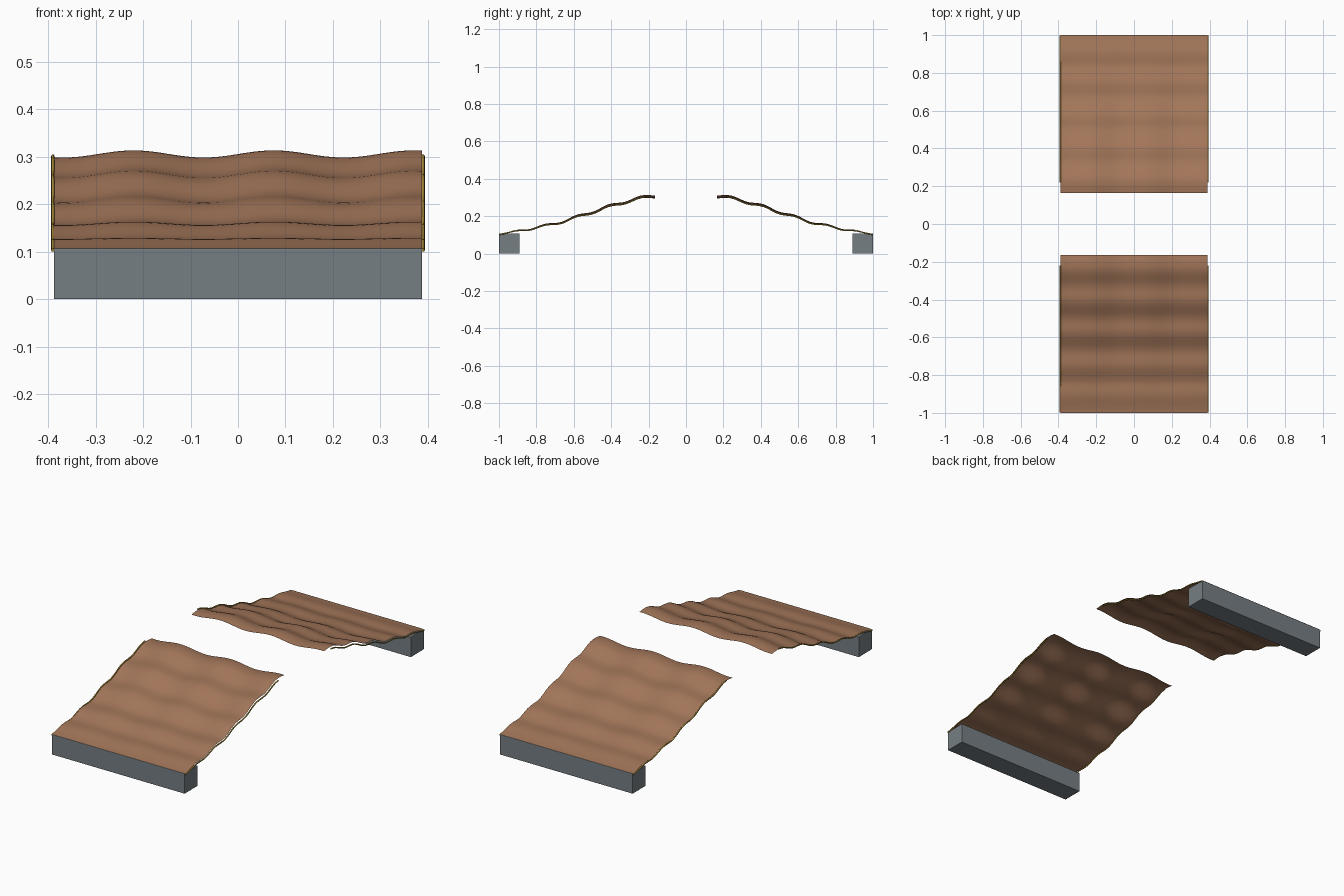
import bpy, bmesh, math

if "Cube" in bpy.data.objects:
    bpy.data.objects.remove(bpy.data.objects["Cube"])

W = 0.388          # half width
INNER = -0.165     # inner edge of each ramp sheet
# mean height profile of the ramp along y
PROFILE = [(-1.0, 0.107), (-0.88, 0.128), (-0.71, 0.160), (-0.54, 0.210),
           (-0.37, 0.264), (-0.20, 0.306), (-0.16, 0.308)]


def material(name, rgb):
    m = bpy.data.materials.new(name)
    m.diffuse_color = (*rgb, 1)
    m.use_nodes = True
    m.node_tree.nodes["Principled BSDF"].inputs["Base Color"].default_value = m.diffuse_color
    return m


BROWN = material("brown_sheet", (0.36, 0.18, 0.10))
STEEL = material("slate_grey", (0.18, 0.21, 0.23))
GOLD = material("gold_trim", (0.40, 0.26, 0.04))


def slope_height(y):
    """Piecewise cosine-free Hermite through the profile plus the stepped ripple."""
    P = PROFILE
    i = max(k for k in range(len(P) - 1) if P[k][0] <= y + 1e-9)

    def tangent(k):
        a, b = P[max(k - 1, 0)], P[min(k + 1, len(P) - 1)]
        return (b[1] - a[1]) / (b[0] - a[0])
    (y0, z0), (y1, z1) = P[i], P[i + 1]
    h = y1 - y0
    t = (y - y0) / h
    z = ((2*t**3 - 3*t**2 + 1) * z0 + (t**3 - 2*t**2 + t) * h * tangent(i)
         + (3*t**2 - 2*t**3) * z1 + (t**3 - t**2) * h * tangent(i + 1))
    fade = min(1.0, (y + 1) / 0.15)
    return z + 0.006 * fade * math.sin(2 * math.pi * (y + 0.285) / 0.17)


def sheet_height(x, y):
    amp = 0.0075 * min(1.0, max(0.0, (y + 0.95) / 0.5))
    return slope_height(y) + amp * math.cos(2 * math.pi * (x + 0.22) / 0.295)


def finish(name, mesh, mat):
    ob = bpy.data.objects.new(name, mesh)
    bpy.context.collection.objects.link(ob)
    mesh.materials.append(mat)
    return ob


def make_sheet(name, side):
    # side is 1 for the front half, -1 for the mirrored back half
    nx, ny = 64, 72
    bm = bmesh.new()
    rows = []
    for j in range(ny + 1):
        y = -1 + (INNER + 1) * j / ny
        row = []
        for i in range(nx + 1):
            x = -W + 2 * W * i / nx
            row.append(bm.verts.new((x, y * side, sheet_height(x, y))))
        rows.append(row)
    for j in range(ny):
        for i in range(nx):
            q = [rows[j][i], rows[j][i+1], rows[j+1][i+1], rows[j+1][i]]
            f = bm.faces.new(q if side > 0 else q[::-1])
            f.smooth = True
    me = bpy.data.meshes.new(name)
    bm.to_mesh(me)
    bm.free()
    return finish(name, me, BROWN)


def make_block(name, side):
    bm = bmesh.new()
    bmesh.ops.create_cube(bm, size=1)
    for v in bm.verts:
        v.co.x *= 2 * W
        v.co.y = v.co.y * 0.11 - 0.945 * side
        v.co.z = (v.co.z + 0.5) * 0.107
    me = bpy.data.meshes.new(name)
    bm.to_mesh(me)
    bm.free()
    ob = finish(name, me, STEEL)
    bev = ob.modifiers.new("soft_edges", 'BEVEL')
    bev.width, bev.segments = 0.002, 2
    return ob


def make_trim(name, side, x):
    # thin rod that follows the slope just under the sheet edge
    cu = bpy.data.curves.new(name, 'CURVE')
    cu.dimensions = '3D'
    cu.bevel_depth, cu.bevel_resolution = 0.0035, 2
    cu.use_fill_caps = True
    n = 40
    sp = cu.splines.new('POLY')
    sp.points.add(n)
    for k in range(n + 1):
        y = -0.998 + 0.778 * k / n
        sp.points[k].co = (x, y * side, slope_height(y) - 0.004, 1)
    return finish(name, cu, GOLD)


for label, side in (("front", 1), ("back", -1)):
    make_sheet(f"{label}_ramp_sheet", side)
    make_block(f"{label}_base_block", side)
    make_trim(f"{label}_left_edge_trim", side, -0.39)
    make_trim(f"{label}_right_edge_trim", side, 0.39)
